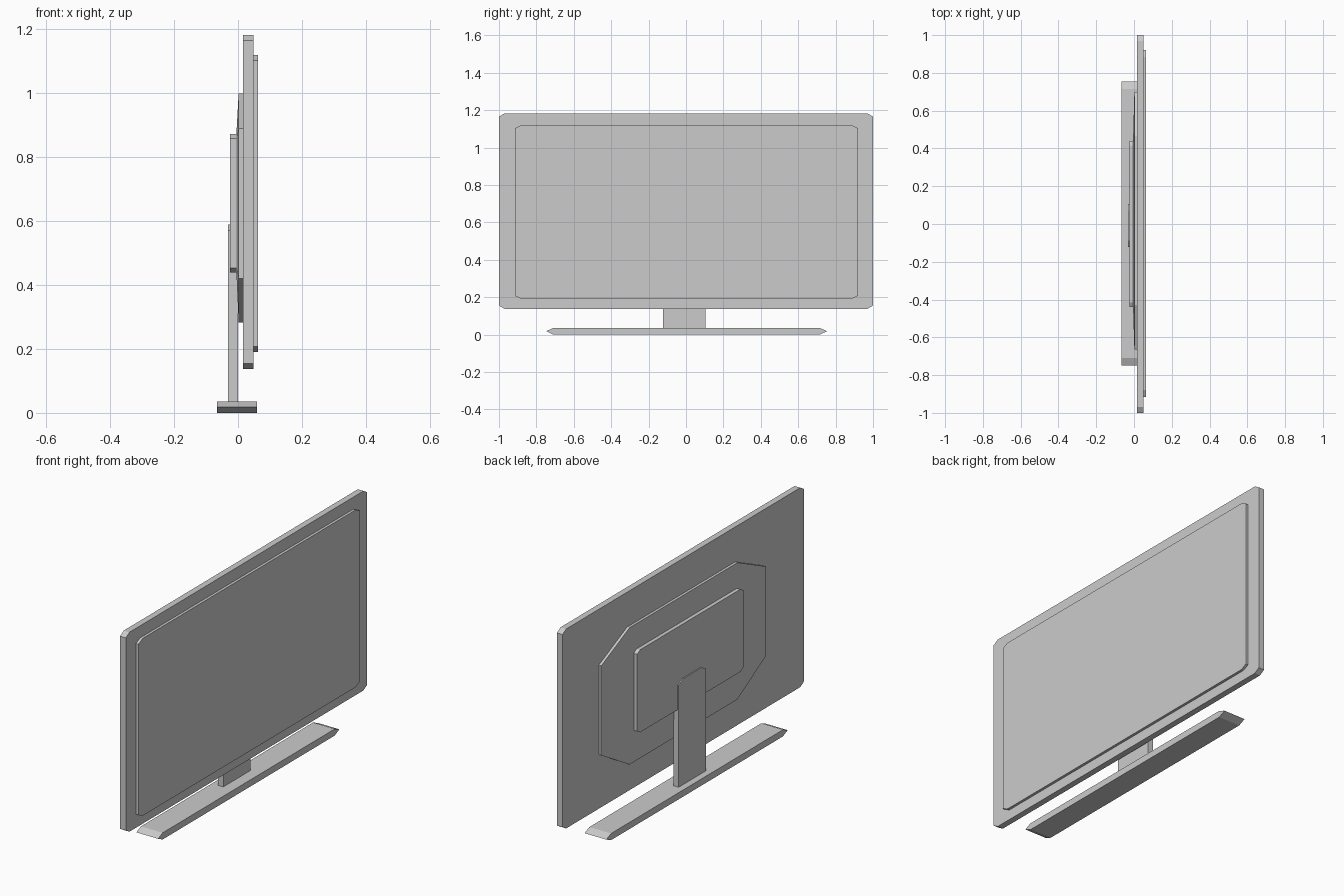
import bpy, bmesh

if "Cube" in bpy.data.objects:
    bpy.data.objects.remove(bpy.data.objects["Cube"], do_unlink=True)

grey = bpy.data.materials.new("plain_grey")
grey.use_nodes = True
grey.diffuse_color = (0.6, 0.6, 0.6, 1)
grey.node_tree.nodes["Principled BSDF"].inputs["Base Color"].default_value = (0.6, 0.6, 0.6, 1)


def outline(y0, y1, z0, z1, cy, cz, top_cz=None):
    """Rectangle in the YZ plane with cut corners."""
    tz = cz if top_cz is None else top_cz
    return [(y0 + cy, z0), (y1 - cy, z0), (y1, z0 + cz), (y1, z1 - tz),
            (y1 - cy, z1), (y0 + cy, z1), (y0, z1 - tz), (y0, z0 + cz)]


def loft(name, sections):
    """Join (x, outline) sections into a closed solid with flat faces."""
    bm = bmesh.new()
    rings = [[bm.verts.new((x, y, z)) for y, z in pts] for x, pts in sections]
    for a, b in zip(rings, rings[1:]):
        n = len(a)
        for i in range(n):
            j = (i + 1) % n
            bm.faces.new((a[i], a[j], b[j], b[i]))
    bm.faces.new(rings[0])
    bm.faces.new(rings[-1])
    bmesh.ops.recalc_face_normals(bm, faces=bm.faces[:])
    mesh = bpy.data.meshes.new(name)
    bm.to_mesh(mesh)
    bm.free()
    mesh.materials.append(grey)
    obj = bpy.data.objects.new(name, mesh)
    bpy.context.collection.objects.link(obj)
    return obj


def slab(name, x0, x1, pts):
    return loft(name, [(x0, pts), (x1, pts)])


# Display: casing and raised screen
slab("casing", 0.016, 0.049, outline(-1, 1, 0.137, 1.183, 0.03, 0.018))
slab("screen", 0.049, 0.063, outline(-0.915, 0.92, 0.19, 1.12, 0.035, 0.017))

# Back: gently domed octagonal cover with a raised plate
plate = outline(-0.44, 0.44, 0.44, 0.873, 0.025, 0.014)
cover = outline(-0.665, 0.7, 0.283, 1.0, 0.235, 0.138, 0.11)
loft("back_cover", [(0.016, cover), (0.002, cover), (-0.005, plate)])
slab("back_plate", -0.025, 0.016, plate)

# Stand: neck with cut upper corners, and bar foot with pointed ends
neck = [(-0.122, 0.03), (0.105, 0.03), (0.105, 0.57), (0.07, 0.59),
        (-0.087, 0.59), (-0.122, 0.57)]
slab("neck", -0.031, 0.0, neck)
foot = [(-0.71, 0), (0.715, 0), (0.755, 0.018), (0.715, 0.035),
        (-0.71, 0.035), (-0.748, 0.018)]
slab("foot", -0.066, 0.06, foot)
